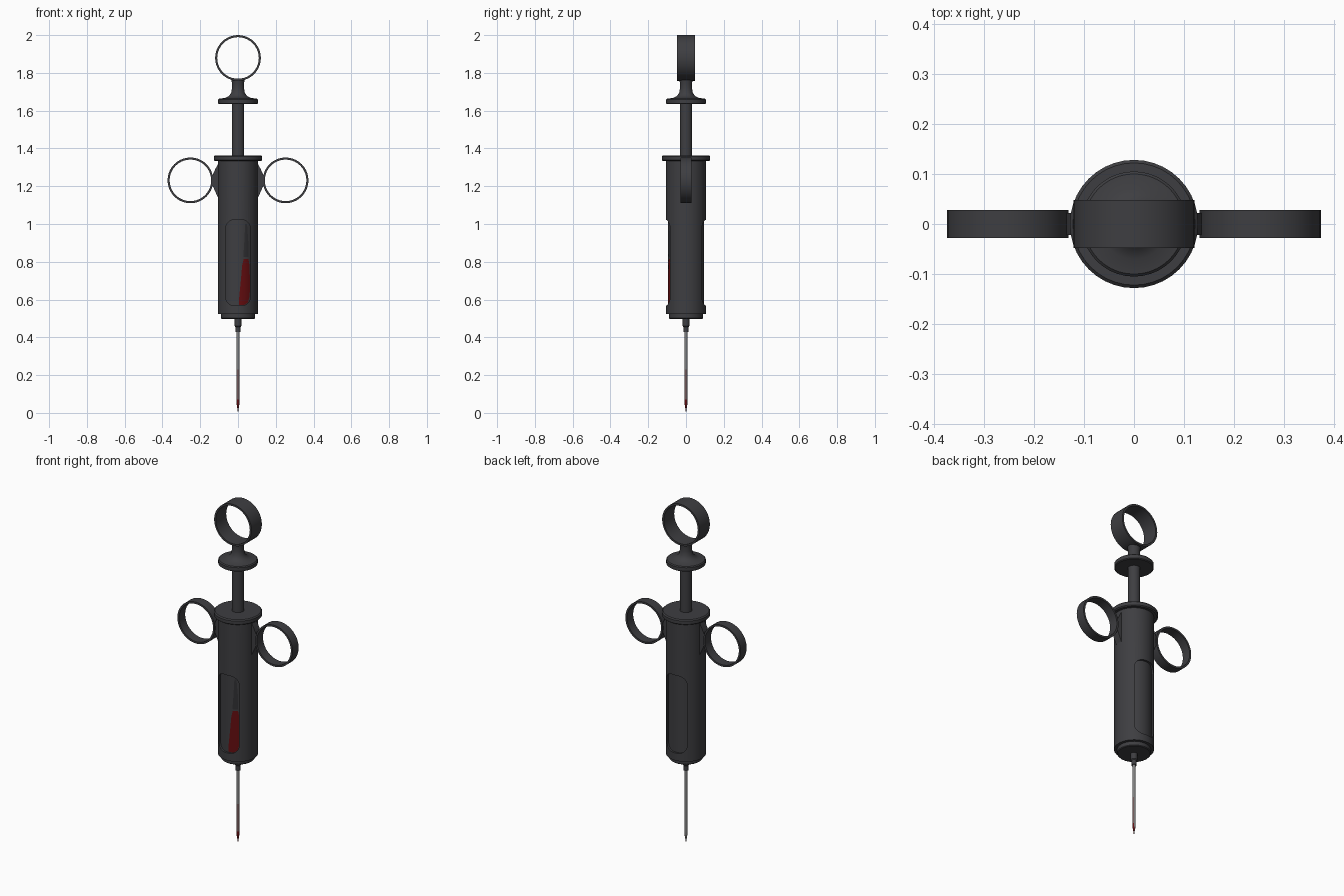
import bpy, bmesh, math
from mathutils import Vector

if "Cube" in bpy.data.objects:
    bpy.data.objects.remove(bpy.data.objects["Cube"])


def mat(name, rgb):
    m = bpy.data.materials.new(name)
    m.diffuse_color = (*rgb, 1)
    m.use_nodes = True
    m.node_tree.nodes["Principled BSDF"].inputs["Base Color"].default_value = m.diffuse_color
    return m


DARK = mat("dark metal", (0.048, 0.048, 0.053))
SHADE = mat("dark streak", (0.03, 0.03, 0.034))
STEEL = mat("needle steel", (0.22, 0.22, 0.22))
STAIN = mat("stained steel", (0.17, 0.10, 0.10))
RED = mat("blood red", (0.13, 0.004, 0.005))


def finish(name, bm, mats, angle=35):
    bmesh.ops.recalc_face_normals(bm, faces=bm.faces)
    me = bpy.data.meshes.new(name)
    bm.to_mesh(me)
    bm.free()
    for m in mats:
        me.materials.append(m)
    ob = bpy.data.objects.new(name, me)
    bpy.context.collection.objects.link(ob)
    smooth(ob, angle)
    return ob


def smooth(ob, angle=35):
    bpy.ops.object.select_all(action='DESELECT')
    ob.select_set(True)
    bpy.context.view_layer.objects.active = ob
    bpy.ops.object.shade_smooth_by_angle(angle=math.radians(angle))


def lathe(name, profile, n=32, mats=(DARK,), rule=None):
    """Spin (radius, z) points about z; rule picks a material per face."""
    bm = bmesh.new()
    vs = [bm.verts.new((r, 0, z)) for r, z in profile]
    es = [bm.edges.new(p) for p in zip(vs, vs[1:])]
    bmesh.ops.spin(bm, geom=vs + es, axis=(0, 0, 1), cent=(0, 0, 0),
                   angle=2 * math.pi, steps=n, use_duplicate=False)
    bmesh.ops.remove_doubles(bm, verts=bm.verts, dist=1e-5)
    if rule:
        for f in bm.faces:
            f.material_index = rule(f.calc_center_median())
    return finish(name, bm, mats)


def ring(name, x, z, half_width, outer=0.121, inner=0.110, n=40):
    """Flat finger band with its axis along y."""
    bm = bmesh.new()
    w = half_width
    vs = [bm.verts.new((x + r, y, z)) for r, y in
          ((outer, -w), (outer, w), (inner, w), (inner, -w))]
    es = [bm.edges.new((vs[i], vs[(i + 1) % 4])) for i in range(4)]
    bmesh.ops.spin(bm, geom=vs + es, axis=(0, 1, 0), cent=(x, 0, z),
                   angle=2 * math.pi, steps=n, use_duplicate=False)
    bmesh.ops.remove_doubles(bm, verts=bm.verts, dist=1e-5)
    return finish(name, bm, (DARK,))


def extrude_y(name, pts, half):
    """Extrude an (x, z) outline along y."""
    bm = bmesh.new()
    f = bm.faces.new([bm.verts.new((x, -half, z)) for x, z in pts])
    g = bmesh.ops.extrude_face_region(bm, geom=[f])["geom"]
    bmesh.ops.translate(bm, vec=(0, 2 * half, 0),
                        verts=[v for v in g if isinstance(v, bmesh.types.BMVert)])
    return finish(name, bm, (DARK,))


def glass_patch(name, rows, m, radius=0.0958, cols=6):
    """Thin curved patch on the front of the glass; rows are (z, x left, x right)."""
    bm = bmesh.new()
    grid = []
    for z, a, b in rows:
        xs = [a + (b - a) * i / cols for i in range(cols + 1)]
        grid.append([bm.verts.new((x, -math.sqrt(radius ** 2 - x * x), z)) for x in xs])
    for lo, hi in zip(grid, grid[1:]):
        for i in range(cols):
            bm.faces.new((lo[i], lo[i + 1], hi[i + 1], hi[i]))
    ob = finish(name, bm, (m,))
    if ob.data.polygons[0].normal.y > 0:
        ob.data.flip_normals()


# Barrel with a rounded window slot cut front to back
barrel = lathe("barrel", [(0, 0.524), (0.106, 0.524), (0.106, 1.335), (0, 1.335)], 48)
hw, z0, z1, r = 0.065, 0.568, 1.022, 0.045
outline = []
for cx, cz, start in ((hw - r, z1 - r, 0), (r - hw, z1 - r, 90),
                      (r - hw, z0 + r, 180), (hw - r, z0 + r, 270)):
    for i in range(7):
        a = math.radians(start + 15 * i)
        outline.append((cx + r * math.cos(a), cz + r * math.sin(a)))
cutter = extrude_y("window_cutter", outline, 0.2)
cutter.hide_render = True
mod = barrel.modifiers.new("window", 'BOOLEAN')
mod.object = cutter
mod.operation = 'DIFFERENCE'
mod.solver = 'EXACT'
bpy.context.view_layer.objects.active = barrel
bpy.ops.object.modifier_apply(modifier=mod.name)
bpy.data.objects.remove(cutter)
smooth(barrel)

# Glass tube seen through the windows, with liquid and streak on the front
lathe("glass_tube", [(0, 0.54), (0.095, 0.54), (0.095, 1.05), (0, 1.05)], 64)
glass_patch("liquid", [(0.572, 0.005, 0.035), (0.585, 0.005, 0.053), (0.62, 0.007, 0.062),
                       (0.70, 0.015, 0.063), (0.78, 0.022, 0.061), (0.815, 0.03, 0.055)], RED)
glass_patch("glass_streak", [(0.825, 0.028, 0.056), (0.90, 0.033, 0.055),
                             (1.0, 0.038, 0.048)], SHADE)

# Barrel end pieces
lathe("top_flange", [(0, 1.333), (0.122, 1.333), (0.128, 1.338), (0.128, 1.357),
                     (0.122, 1.363), (0, 1.363)], 40)
lathe("bottom_cap", [(0, 0.498), (0.086, 0.498), (0.09, 0.502), (0.09, 0.53), (0, 0.53)], 40)
lathe("needle_hub", [(0, 0.428), (0.014, 0.428), (0.014, 0.455), (0.018, 0.46),
                     (0.018, 0.505), (0, 0.505)], 20)


# Needle: red tip and stained shaft on the front right side
def needle_colour(c):
    if c.x - c.y < -0.002 or c.z > 0.23:
        return 0
    return 2 if c.z < 0.07 else 1


lathe("needle", [(0, 0), (0.004, 0.025), (0.008, 0.05), (0.008, 0.07), (0.008, 0.23),
                 (0.008, 0.44)], 16, (STEEL, STAIN, RED), needle_colour)

# Plunger rod, thumb disk and flared neck
lathe("plunger_rod", [(0, 1.30), (0.033, 1.30), (0.033, 1.64), (0, 1.64)], 28)
lathe("plunger_disk", [(0, 1.635), (0.1, 1.635), (0.105, 1.639), (0.105, 1.659), (0.1, 1.664),
                       (0.07, 1.667), (0.048, 1.678), (0.036, 1.695), (0.032, 1.72),
                       (0.032, 1.745), (0.036, 1.768), (0, 1.768)], 40)

# Rings and the brackets holding the side pair
ring("thumb_ring", 0, 1.879, 0.048)
for side, s in (("left", -1), ("right", 1)):
    ring(side + "_finger_ring", s * 0.252, 1.231, 0.028)
    extrude_y(side + "_ring_bracket",
              [(s * x, z) for x, z in ((0.09, 1.14), (0.106, 1.14), (0.122, 1.175),
                                       (0.135, 1.205), (0.135, 1.257), (0.122, 1.287),
                                       (0.106, 1.318), (0.09, 1.318))], 0.022)
